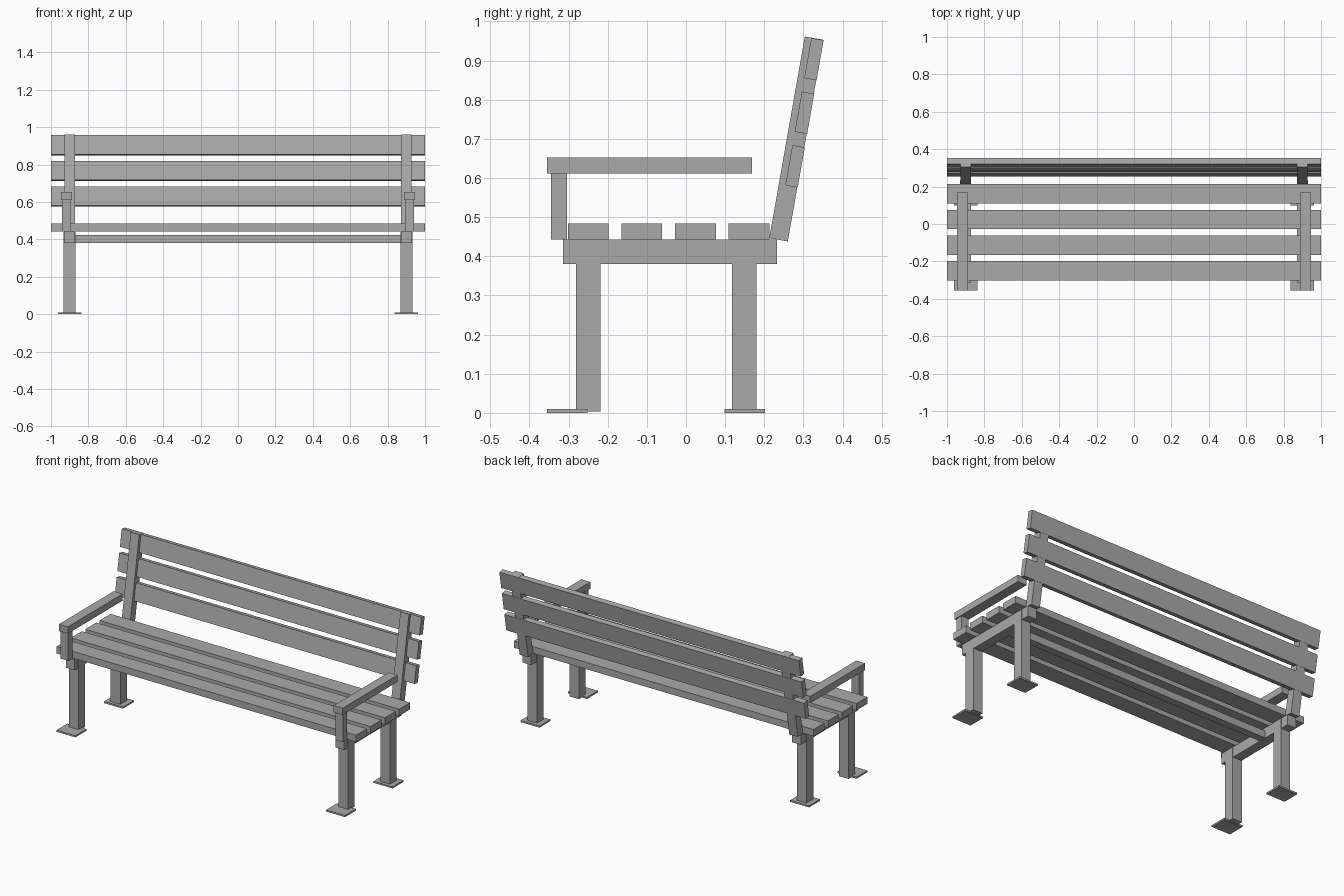
import bpy, bmesh
from math import radians
from mathutils import Matrix, Vector

cube = bpy.data.objects.get("Cube")
if cube:
    bpy.data.objects.remove(cube, do_unlink=True)

grey = bpy.data.materials.new("plain_grey")
grey.use_nodes = True
grey.diffuse_color = (0.4, 0.4, 0.4, 1)
grey.node_tree.nodes["Principled BSDF"].inputs["Base Color"].default_value = (0.4, 0.4, 0.4, 1)


def box(name, x, y, z, matrix=Matrix(), recess=False):
    """Box from (min, max) ranges, optionally placed by a matrix."""
    lo, hi = Vector((x[0], y[0], z[0])), Vector((x[1], y[1], z[1]))
    bm = bmesh.new()
    bmesh.ops.create_cube(bm, size=1)
    bmesh.ops.scale(bm, vec=hi - lo, verts=bm.verts)
    bmesh.ops.translate(bm, vec=(lo + hi) / 2, verts=bm.verts)
    if recess:
        # shallow hollow on the underside
        bm.normal_update()
        under = [f for f in bm.faces if f.normal.z < -0.9]
        bmesh.ops.inset_region(bm, faces=under, thickness=0.022)
        bmesh.ops.translate(bm, vec=(0, 0, 0.003), verts=under[0].verts)
    mesh = bpy.data.meshes.new(name)
    bm.to_mesh(mesh)
    bm.free()
    mesh.materials.append(grey)
    obj = bpy.data.objects.new(name, mesh)
    obj.matrix_world = matrix
    bpy.context.scene.collection.objects.link(obj)


def around(centre, width):
    return centre - width / 2, centre + width / 2


# Leaning frame of the backrest: origin at the lower rear edge of the posts
lean = Matrix.Translation((0, 0.26, 0.438)) @ Matrix.Rotation(radians(-10), 4, "X")

# Seat and back slats
for i in range(4):
    box(f"seat_slat_{i + 1}", (-1, 1), around(-0.25 + 0.137 * i, 0.104), (0.443, 0.484))
for i in range(3):
    box(f"back_slat_{i + 1}", (-1, 1), (-0.031, 0.001), around(0.192 + 0.139 * i, 0.104), lean)

# Stretcher between the two side frames
box("stretcher", (-0.88, 0.88), around(0.024, 0.045), (0.381, 0.424))

# Side frames
for side, s in (("left", 1), ("right", -1)):
    box(f"{side}_seat_beam", around(0.9 * s, 0.058), (-0.314, 0.232), (0.38, 0.443))
    box(f"{side}_back_post", around(0.9 * s, 0.057), (-0.048, 0), (0, 0.523), lean)
    box(f"{side}_armrest", around(0.917 * s, 0.06), (-0.355, 0.168), (0.612, 0.653))
    box(f"{side}_arm_post", around(0.917 * s, 0.05), (-0.345, -0.304), (0.443, 0.612))
    for end, leg_y, foot_y in (("front", -0.25, -0.303), ("rear", 0.149, 0.15)):
        box(f"{side}_{end}_leg", around(0.9 * s, 0.064), around(leg_y, 0.063), (0.003, 0.441))
        box(f"{side}_{end}_foot", around(0.9 * s, 0.126), around(foot_y, 0.104), (0, 0.01), recess=True)
